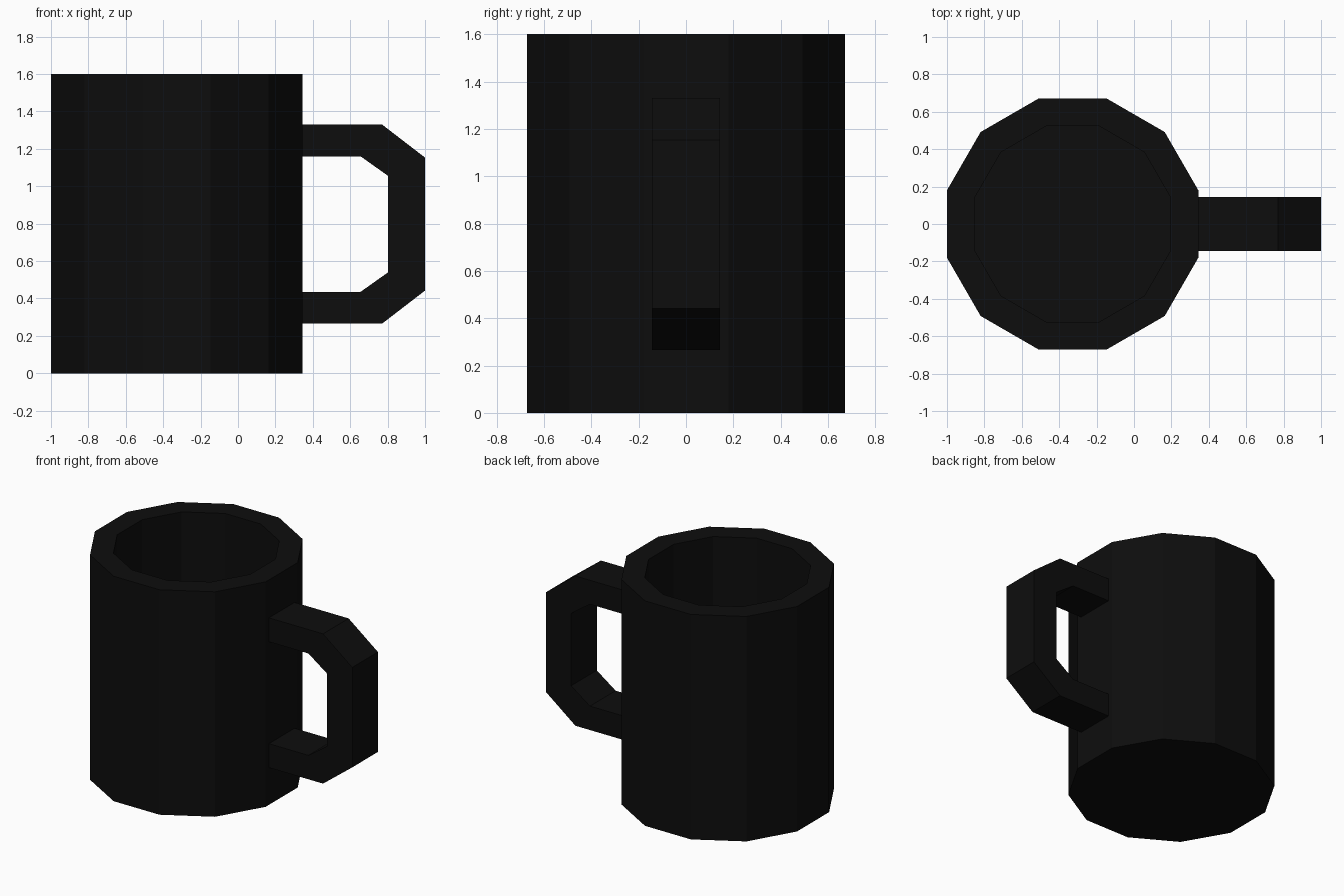
import bpy, bmesh, math
from mathutils import Matrix, Vector

if "Cube" in bpy.data.objects:
    bpy.data.objects.remove(bpy.data.objects["Cube"])

SIDES = 12
CENTRE_X = -0.328
APOTHEM = 0.672
HEIGHT = 1.6
WALL = 0.148
FLOOR = 0.15

black = bpy.data.materials.new("black_glaze")
black.diffuse_color = (0.004, 0.004, 0.004, 1)
black.use_nodes = True
black.node_tree.nodes["Principled BSDF"].inputs["Base Color"].default_value = black.diffuse_color


def finish(bm, name):
    bmesh.ops.recalc_face_normals(bm, faces=bm.faces[:])
    mesh = bpy.data.meshes.new(name)
    bm.to_mesh(mesh)
    bm.free()
    mesh.materials.append(black)
    obj = bpy.data.objects.new(name, mesh)
    bpy.context.collection.objects.link(obj)
    return obj


# Cup: twelve-sided prism, rim inset and hollowed down to the floor
bm = bmesh.new()
radius = APOTHEM / math.cos(math.pi / SIDES)
place = Matrix.Translation((CENTRE_X, 0, HEIGHT / 2)) @ Matrix.Rotation(math.pi / SIDES, 4, 'Z')
bmesh.ops.create_cone(bm, cap_ends=True, segments=SIDES, radius1=radius,
                      radius2=radius, depth=HEIGHT, matrix=place)
bm.normal_update()
top = max(bm.faces, key=lambda f: f.calc_center_median().z)
bmesh.ops.inset_region(bm, faces=[top], thickness=WALL, use_even_offset=True)
well = bmesh.ops.extrude_discrete_faces(bm, faces=[top])["faces"][0]
bmesh.ops.translate(bm, verts=well.verts[:], vec=(0, 0, FLOOR - HEIGHT))
finish(bm, "cup")

# Handle: upper half of outer and inner outlines, mirrored about mid height
MID_Z = 0.7975
HALF_WIDTH = 0.144
outer = [(0.33, 1.33), (0.77, 1.33), (1.0, 1.153)]
inner = [(0.33, 1.16), (0.655, 1.16), (0.803, 1.055)]


def mirrored(points):
    return points + [(x, 2 * MID_Z - z) for x, z in reversed(points)]


bm = bmesh.new()
rings = []
for (ox, oz), (ix, iz) in zip(mirrored(outer), mirrored(inner)):
    corners = [(ox, -HALF_WIDTH, oz), (ox, HALF_WIDTH, oz),
               (ix, HALF_WIDTH, iz), (ix, -HALF_WIDTH, iz)]
    rings.append([bm.verts.new(Vector(c)) for c in corners])
for a, b in zip(rings, rings[1:]):
    for i in range(4):
        j = (i + 1) % 4
        bm.faces.new((a[i], a[j], b[j], b[i]))
bm.faces.new(rings[0])
bm.faces.new(rings[-1])
finish(bm, "handle")
